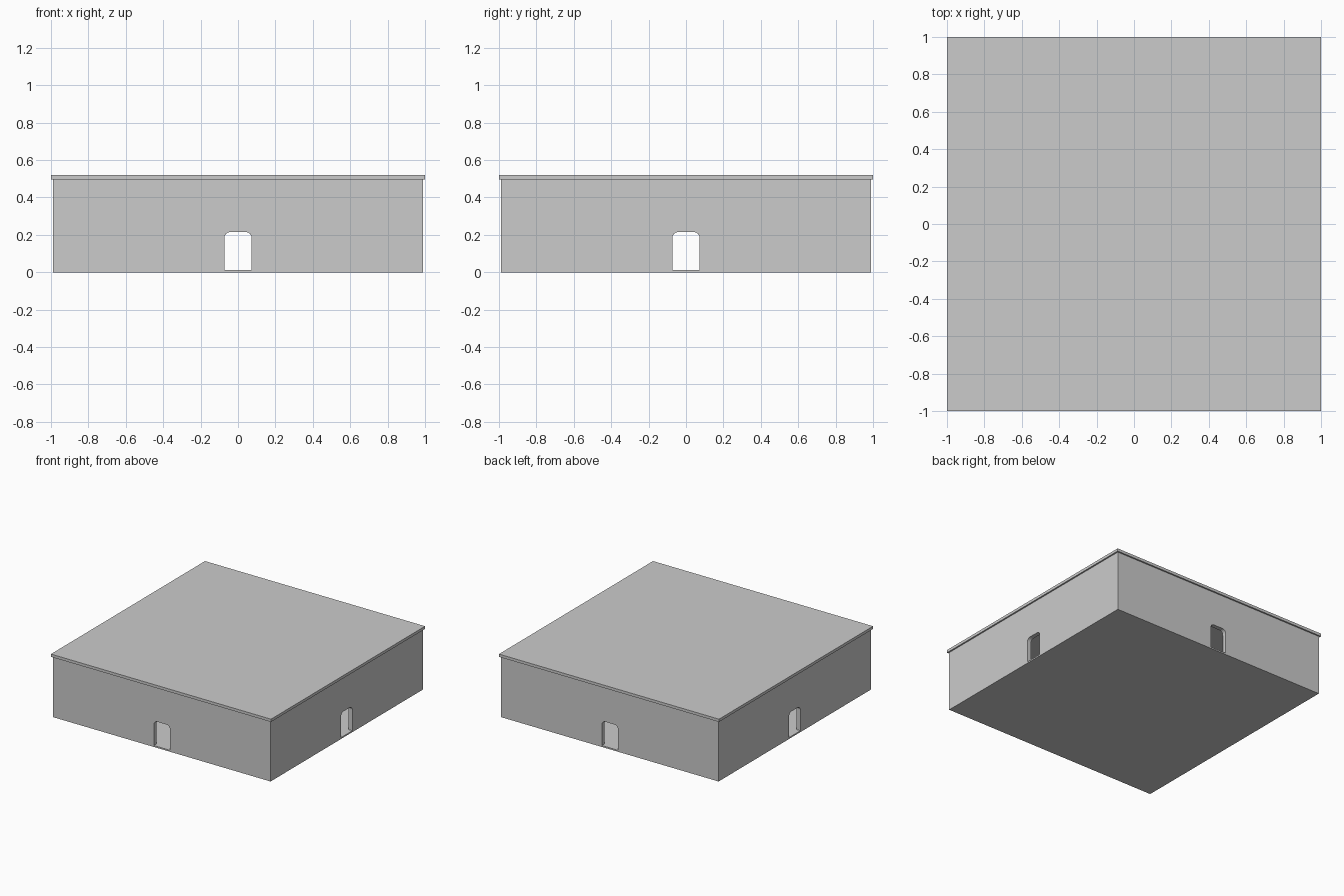
import bpy, bmesh
from math import sin, cos, pi
from mathutils import Matrix

if "Cube" in bpy.data.objects:
    bpy.data.objects.remove(bpy.data.objects["Cube"])

HALF, THICK = 0.988, 0.035          # wall outer half-width, wall thickness
FLOOR, EAVE, TOP = 0.012, 0.497, 0.52
DOOR_W, DOOR_TOP, RADIUS = 0.073, 0.215, 0.032


def finish(name, bm):
    bmesh.ops.recalc_face_normals(bm, faces=bm.faces)
    mesh = bpy.data.meshes.new(name)
    bm.to_mesh(mesh)
    bm.free()
    obj = bpy.data.objects.new(name, mesh)
    bpy.context.collection.objects.link(obj)
    return obj


def slab(name, half, z0, z1):
    bm = bmesh.new()
    bmesh.ops.create_cube(bm, size=1)
    bmesh.ops.scale(bm, vec=(2 * half, 2 * half, z1 - z0), verts=bm.verts)
    bmesh.ops.translate(bm, vec=(0, 0, (z0 + z1) / 2), verts=bm.verts)
    return finish(name, bm)


def wall(name, half_width, angle):
    # Outline of a wall with a round-cornered doorway notched into its base
    right = [(DOOR_W, FLOOR)]
    for i in range(7):
        a = i / 6 * pi / 2
        right.append((DOOR_W - RADIUS + RADIUS * cos(a),
                      DOOR_TOP - RADIUS + RADIUS * sin(a)))
    left = [(-x, z) for x, z in reversed(right)]
    outline = right + left + [(-half_width, FLOOR), (-half_width, EAVE),
                              (half_width, EAVE), (half_width, FLOOR)]
    bm = bmesh.new()
    face = bm.faces.new([bm.verts.new((x, -HALF, z)) for x, z in outline])
    ext = bmesh.ops.extrude_face_region(bm, geom=[face], use_keep_orig=True)
    moved = [v for v in ext["geom"] if isinstance(v, bmesh.types.BMVert)]
    bmesh.ops.translate(bm, vec=(0, THICK, 0), verts=moved)
    bmesh.ops.transform(bm, matrix=Matrix.Rotation(angle, 4, 'Z'), verts=bm.verts)
    return finish(name, bm)


# Floor and overhanging flat roof
slab("floor", HALF, 0, FLOOR)
slab("roof", 1.0, EAVE, TOP)

# Four walls around a hollow room, side walls fitted between front and back
for i, name in enumerate(("front_wall", "right_wall", "back_wall", "left_wall")):
    wall(name, HALF if i % 2 == 0 else HALF - THICK, i * pi / 2)
